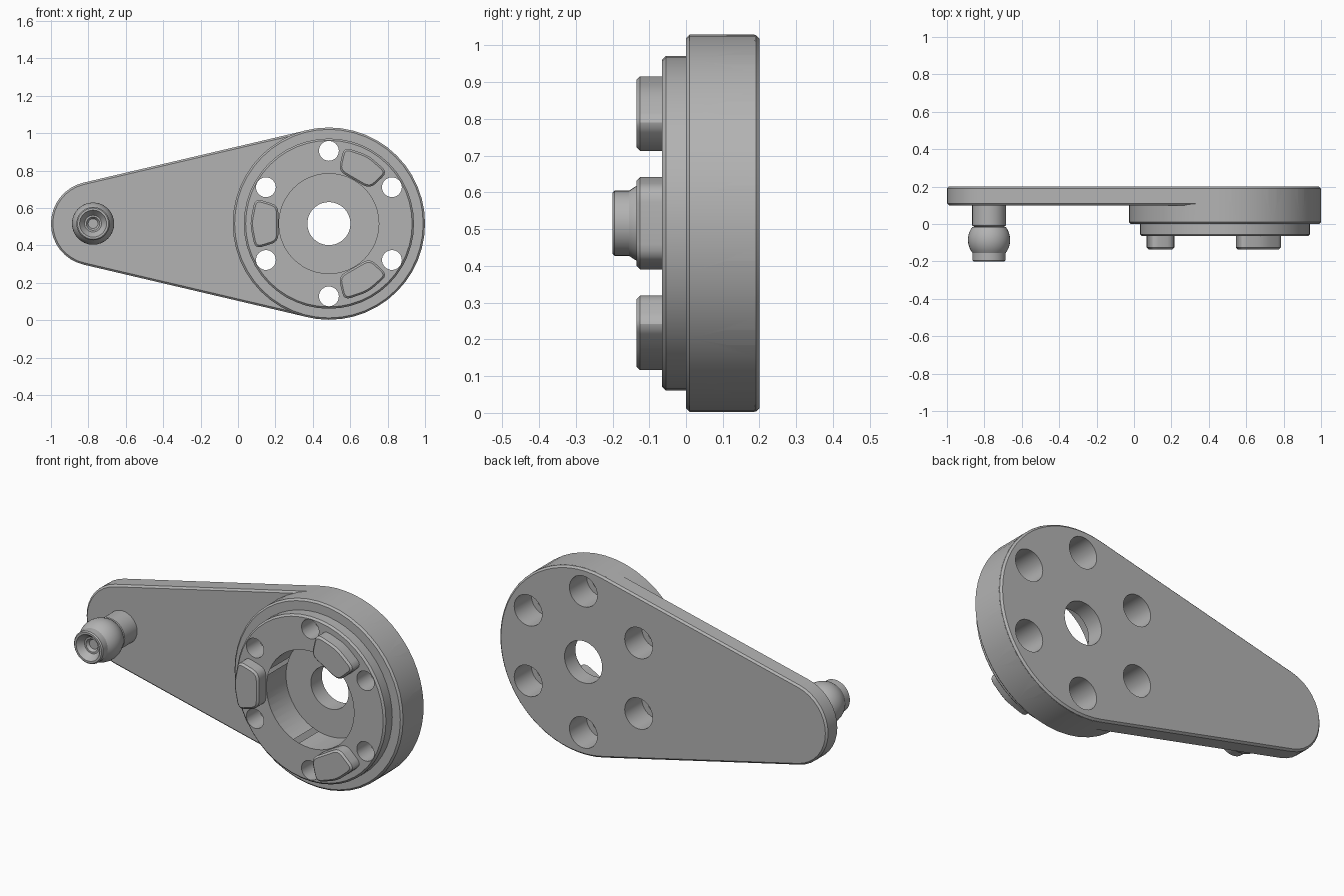
import bpy, bmesh
from math import sin, cos, pi, asin, radians
from mathutils import Vector

old = bpy.data.objects.get("Cube")
if old:
    bpy.data.objects.remove(old, do_unlink=True)

grey = bpy.data.materials.new("plain grey")
grey.use_nodes = True
COLOUR = (0.45, 0.45, 0.45, 1)
grey.diffuse_color = COLOUR
grey.node_tree.nodes["Principled BSDF"].inputs["Base Color"].default_value = COLOUR

CZ = 0.516           # height of the long axis
HUB_X, HUB_R = 0.486, 0.514
PEG_X, TIP_R = -0.775, 0.225


def finish(name, bm):
    bmesh.ops.recalc_face_normals(bm, faces=bm.faces)
    mesh = bpy.data.meshes.new(name)
    bm.to_mesh(mesh)
    bm.free()
    mesh.materials.append(grey)
    obj = bpy.data.objects.new(name, mesh)
    bpy.context.collection.objects.link(obj)
    return obj


def lathe(name, profile, x, z=CZ, steps=48):
    """Spin (radius, y) points around an axis parallel to y."""
    bm = bmesh.new()
    verts = [bm.verts.new((x + r, y, z)) for r, y in profile]
    edges = [bm.edges.new(pair) for pair in zip(verts, verts[1:])]
    bmesh.ops.spin(bm, geom=verts + edges, cent=(x, 0, z), axis=(0, 1, 0),
                   angle=2 * pi, steps=steps)
    bmesh.ops.remove_doubles(bm, verts=bm.verts, dist=0.0001)
    return finish(name, bm)


def prism(name, outline, front, back, chamfer, both=True):
    """Extrude an (x, z) outline along y and chamfer its rims."""
    bm = bmesh.new()
    face = bm.faces.new([bm.verts.new((x, front, z)) for x, z in outline])
    ext = bmesh.ops.extrude_face_region(bm, geom=[face])
    moved = [g for g in ext["geom"] if isinstance(g, bmesh.types.BMVert)]
    bmesh.ops.translate(bm, verts=moved, vec=(0, back - front, 0))
    rims = [front, back] if both else [front]
    edges = [e for e in bm.edges if any(
        all(abs(v.co.y - y) < 1e-5 for v in e.verts) for y in rims)]
    bmesh.ops.bevel(bm, geom=edges, offset=chamfer, segments=1, affect='EDGES')
    return finish(name, bm)


def arc(x, z, r, start, end, n):
    return [(x + r * cos(start + (end - start) * i / n),
             z + r * sin(start + (end - start) * i / n)) for i in range(n + 1)]


def boolean(target, tools, operation):
    for tool in tools:
        mod = target.modifiers.new(operation.lower(), 'BOOLEAN')
        mod.operation, mod.object, mod.solver = operation, tool, 'EXACT'
    deps = bpy.context.evaluated_depsgraph_get()
    mesh = bpy.data.meshes.new_from_object(target.evaluated_get(deps))
    target.modifiers.clear()
    target.data = mesh
    for tool in tools:
        bpy.data.objects.remove(tool, do_unlink=True)


# Tapered arm with a round at each end
tilt = pi / 2 + asin((HUB_R - TIP_R) / (HUB_X - PEG_X))
outline = arc(HUB_X, CZ, HUB_R - 0.001, -tilt, tilt, 36)
outline += arc(PEG_X, CZ, TIP_R, tilt, 2 * pi - tilt, 16)
arm = prism("crank_arm", outline, 0.1, 0.2, 0.01)

# Stepped hub joined to the arm
hub = lathe("hub", [(0, -0.065), (0.445, -0.065), (0.455, -0.055), (0.455, 0),
                    (HUB_R - 0.01, 0), (HUB_R, 0.01), (HUB_R, 0.187),
                    (0, 0.187)], HUB_X)
boolean(arm, [hub], 'UNION')

# Centre recess with through hole, and six counterbored bolt holes
cutters = [lathe("recess_cutter", [(0, -0.1), (0.267, -0.1), (0.267, 0.105),
                                   (0.115, 0.105), (0.115, 0.3), (0, 0.3)], HUB_X)]
for i in range(6):
    a = radians(30 + 60 * i)
    cutters.append(lathe("bolt_cutter", [(0, -0.1), (0.053, -0.1), (0.053, 0.05),
                                         (0.085, 0.05), (0.085, 0.3), (0, 0.3)],
                         HUB_X + 0.389 * cos(a), CZ + 0.389 * sin(a), 32))
boolean(arm, cutters, 'DIFFERENCE')
parts = [arm]


# Three rounded drive lugs on the hub face
def rounded(points, radius, n=4):
    """Round the corners of a closed outline with small curves."""
    result = []
    for i, p in enumerate(points):
        a = p + (points[i - 1] - p).normalized() * radius
        b = p + (points[(i + 1) % len(points)] - p).normalized() * radius
        for k in range(n + 1):
            t = k / n
            result.append(a * (1 - t) ** 2 + p * 2 * t * (1 - t) + b * t ** 2)
    return result


corners = [Vector(c) for c in ((0.27, -0.097), (0.395, -0.135), (0.422, 0),
                               (0.395, 0.135), (0.27, 0.097))]
for i, name in enumerate(("upper", "side", "lower")):
    a = radians(60 + 120 * i)
    shape = [(HUB_X + p.x * cos(a) - p.y * sin(a), CZ + p.x * sin(a) + p.y * cos(a))
             for p in rounded(corners, 0.04)]
    parts.append(prism(name + "_lug", shape, -0.135, -0.06, 0.01, both=False))

# Ball-shaped peg with a hollow tip
ball = [(0.113 * cos(t), -0.085 + 0.113 * sin(t))
        for t in (radians(38 - 76 * i / 10) for i in range(11))]
peg = [(0, 0.11), (0.09, 0.11), (0.09, -0.008), (0.08, -0.015)] + ball
peg += [(0.089, -0.16), (0.089, -0.194), (0.083, -0.2), (0.072, -0.2),
        (0.045, -0.165), (0.036, -0.165), (0.026, -0.15), (0, -0.15)]
parts.append(lathe("ball_peg", peg, PEG_X, steps=32))

# Smooth round walls, keep edges crisp
bpy.ops.object.select_all(action='DESELECT')
for obj in parts:
    obj.select_set(True)
bpy.context.view_layer.objects.active = arm
bpy.ops.object.shade_smooth_by_angle(angle=radians(25))
